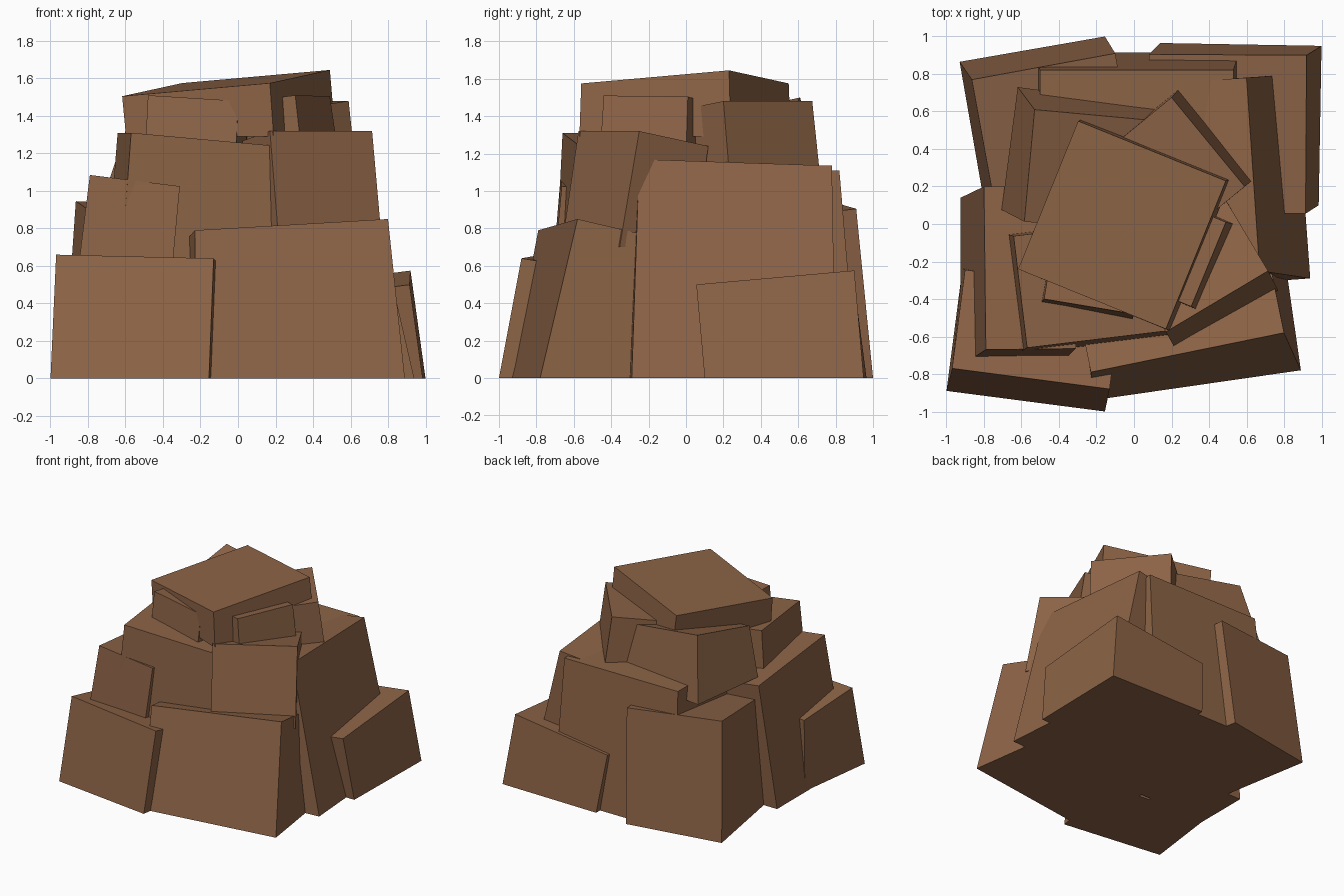
import bpy
from mathutils import Vector

if "Cube" in bpy.data.objects:
    bpy.data.objects.remove(bpy.data.objects["Cube"])

# One earthy brown for every boulder
rock = bpy.data.materials.new("rock_brown")
rock.diffuse_color = (0.265, 0.127, 0.062, 1)
rock.use_nodes = True
rock.node_tree.nodes["Principled BSDF"].inputs["Base Color"].default_value = rock.diffuse_color


def boulder(name, top, bottom, z0, depth, rise):
    """Tapered block from its outer face.
    top: upper left and right corner seen from outside (x, y, z)
    bottom: lower left and right corner (x, y) at height z0
    depth: how far top and bottom reach inwards; rise: height change inwards"""
    upper = [Vector(p) for p in top]
    lower = [Vector((x, y, z0)) for x, y in bottom]

    def ring(a, b, d, lift):
        run = b - a
        inward = Vector((-run.y, run.x, 0)).normalized() * d + Vector((0, 0, lift))
        return [a, b, b + inward, a + inward]

    verts = ring(*lower, depth[1], 0) + ring(*upper, depth[0], rise)
    faces = [(3, 2, 1, 0), (4, 5, 6, 7)]
    faces += [(i, (i + 1) % 4, (i + 1) % 4 + 4, i + 4) for i in range(4)]
    mesh = bpy.data.meshes.new(name)
    mesh.from_pydata(verts, [], faces)
    mesh.materials.append(rock)
    bpy.context.collection.objects.link(bpy.data.objects.new(name, mesh))


# Ground ring of large boulders
boulder("front_left_base", [(-.97, -.77, .66), (-.13, -.88, .64)],
        [(-1, -.89), (-.155, -1)], 0, (.53, .66), -.086)
boulder("front_right_base", [(-.23, -.79, .79), (.80, -.58, .85)],
        [(-.22, -.94), (.89, -.78)], 0, (.7, .75), -.16)
boulder("right_base", [(.67, -.25, 1.17), (.60, .78, 1.135)],
        [(.94, -.29), (.86, .80)], 0, (.6, .75), -.08)
boulder("back_right_base", [(.915, .055, .50), (.92, .90, .575)],
        [(.985, .10), (1, .95)], 0, (.84, .86), -.11)
boulder("back_left_base", [(-.10, .91, .905), (-.865, .77, .945)],
        [(-.155, 1), (-.93, .865)], 0, (.7, .78), -.085)
boulder("back_base", [(.53, .82, 1.11), (-.50, .82, 1.11)],
        [(.56, .915), (-.55, .915)], 0, (.8, 1.2), 0)
boulder("left_base", [(-.80, .20, 1.0), (-.79, -.67, 1.085)],
        [(-.925, .14), (-.925, -.76)], 0, (.48, .52), -.06)

# Middle tier
boulder("front_middle", [(-.57, -.66, 1.31), (.20, -.567, 1.24)],
        [(-.63, -.70), (.22, -.60)], .5, (.6, .66), 0)
boulder("front_right_middle", [(.17, -.575, 1.32), (.715, -.25, 1.32)],
        [(.22, -.665), (.77, -.355)], .7, (.43, .46), -.08)
boulder("back_left_middle", [(.07, .555, 1.41), (-.53, .61, 1.5)],
        [(.14, .63), (-.62, .73)], 1.0, (.6, .66), -.134)
boulder("back_right_middle", [(.59, .20, 1.48), (.20, .675, 1.48)],
        [(.635, .235), (.24, .72)], 1.05, (.4, .45), -.05)

# Small wedges under the cap
boulder("front_wedge", [(-.48, -.40, 1.51), (0, -.48, 1.48)],
        [(-.495, -.42), (-.01, -.51)], 1.22, (.3, .3), -.03)
boulder("right_wedge", [(.305, -.44, 1.51), (.49, .01, 1.505)],
        [(.34, -.46), (.535, 0)], 1.2, (.25, .28), -.03)

# Tilted cap stone
boulder("cap_stone", [(.17, -.56, 1.575), (.49, .23, 1.645)],
        [(.19, -.57), (.52, .24)], 1.29, (.85, .85), -.07)
